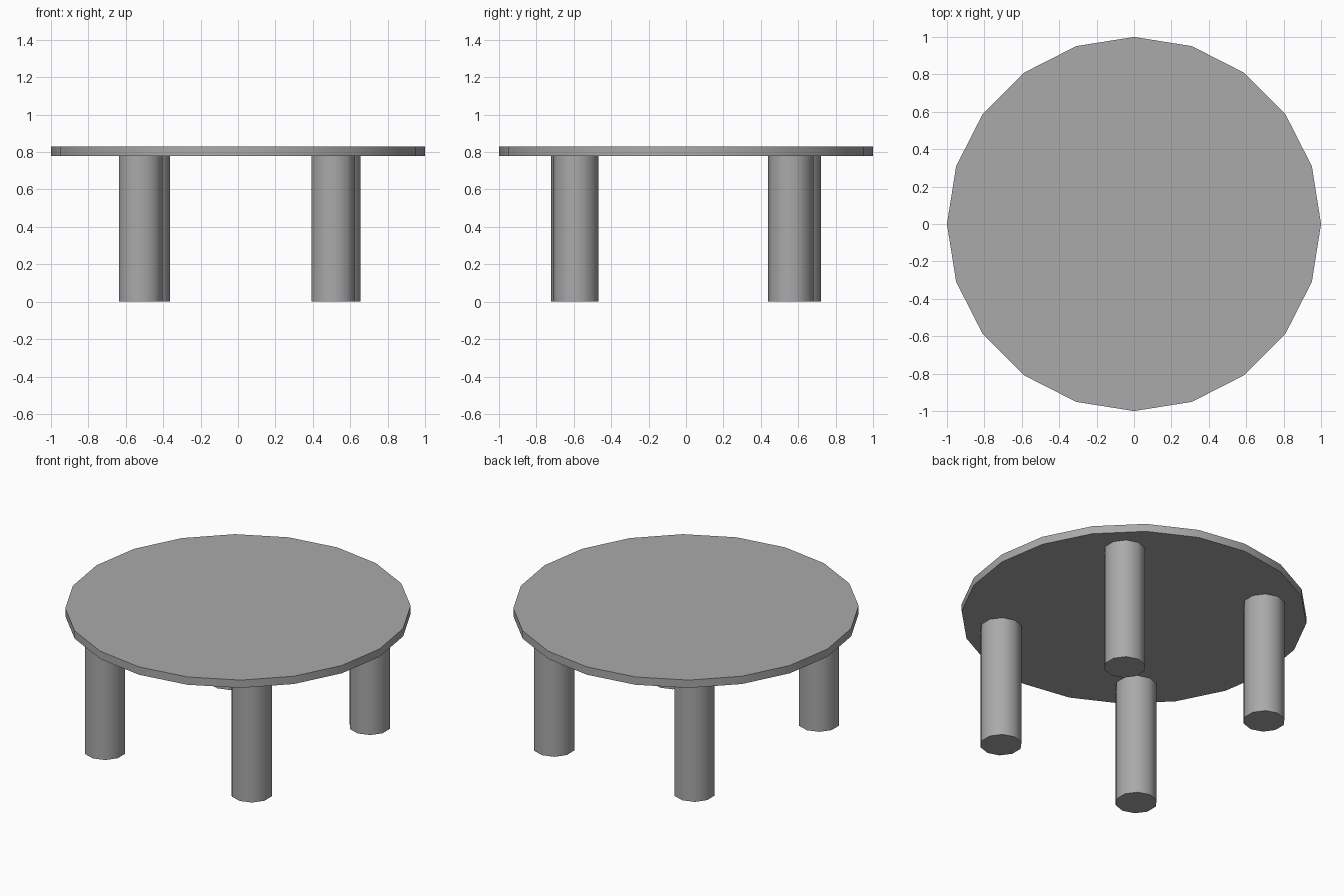
import bpy
import math

cube = bpy.data.objects.get("Cube")
if cube:
    bpy.data.objects.remove(cube, do_unlink=True)

# Single plain grey material
grey = bpy.data.materials.new("plain_grey")
grey.use_nodes = True
colour = (0.4, 0.4, 0.4, 1)
grey.diffuse_color = colour
grey.node_tree.nodes["Principled BSDF"].inputs["Base Color"].default_value = colour


def cylinder(name, sides, radius, x, y, bottom, top):
    bpy.ops.mesh.primitive_cylinder_add(
        vertices=sides, radius=radius, depth=top - bottom,
        location=(x, y, (bottom + top) / 2))
    part = bpy.context.object
    part.name = name
    part.data.materials.append(grey)
    bpy.ops.object.shade_smooth_by_angle(angle=math.radians(50))
    return part


# Round faceted top
cylinder("table_top", 20, 1.0, 0, 0, 0.78, 0.83)

# Four slightly unevenly placed legs
legs = {
    "front_right_leg": (-0.52, -0.60),
    "front_left_leg": (0.51, -0.59),
    "back_right_leg": (-0.48, 0.60),
    "back_left_leg": (0.54, 0.56),
}
for name, (x, y) in legs.items():
    cylinder(name, 10, 0.122, x, y, 0, 0.78)
